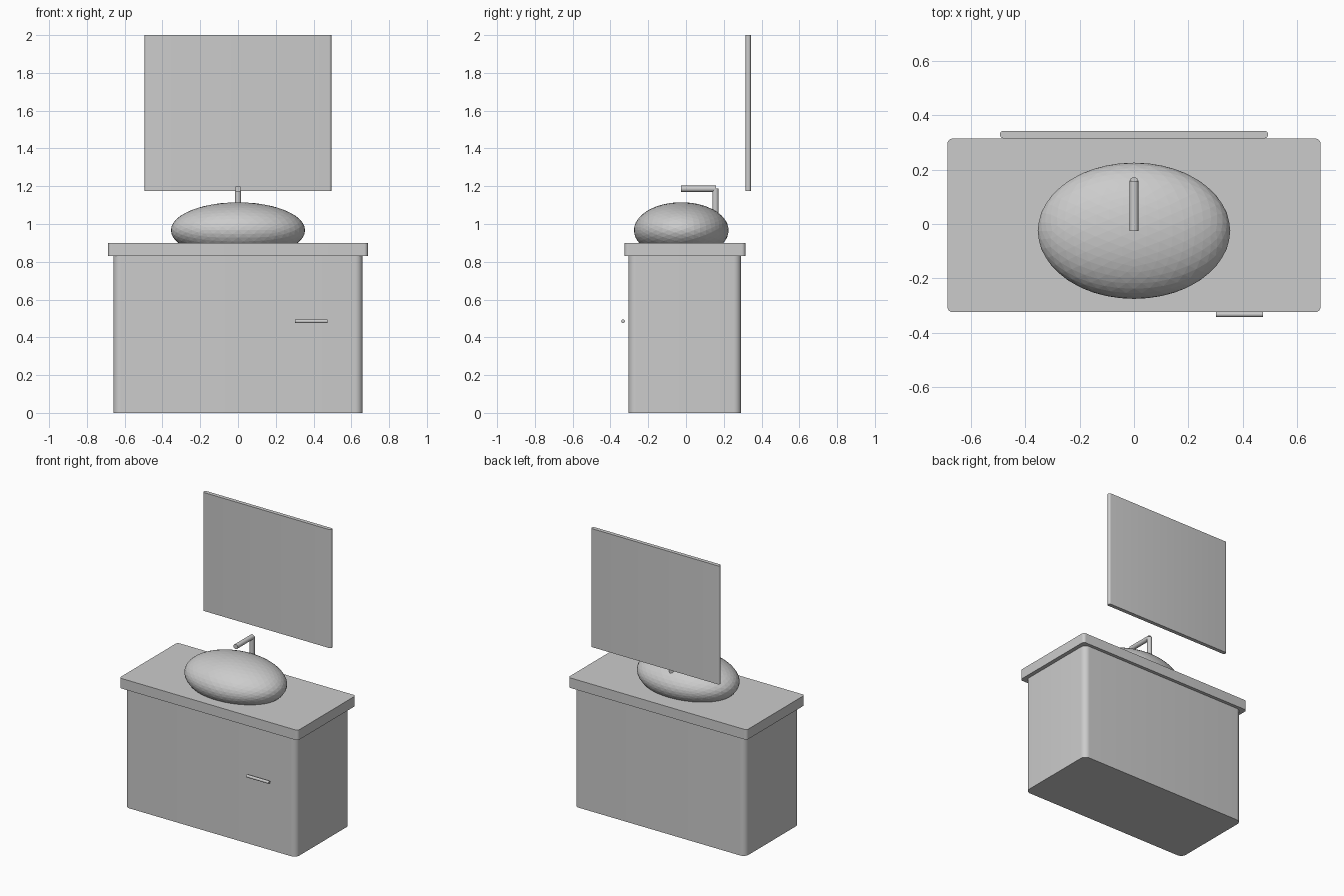
import bpy, bmesh, math
from mathutils import Matrix, Vector

if "Cube" in bpy.data.objects:
    bpy.data.objects.remove(bpy.data.objects["Cube"])


def finish(name, bm, smooth=True):
    mesh = bpy.data.meshes.new(name)
    bm.to_mesh(mesh)
    bm.free()
    ob = bpy.data.objects.new(name, mesh)
    bpy.context.collection.objects.link(ob)
    if smooth:
        bpy.ops.object.select_all(action='DESELECT')
        ob.select_set(True)
        bpy.context.view_layer.objects.active = ob
        bpy.ops.object.shade_smooth_by_angle(angle=math.radians(35))
    return ob


def slab(name, lo, hi, radius, segments=8):
    """Box from lo to hi with rounded upright edges."""
    lo, hi = Vector(lo), Vector(hi)
    bm = bmesh.new()
    bmesh.ops.create_cube(bm, size=1)
    bmesh.ops.scale(bm, vec=hi - lo, verts=bm.verts)
    bmesh.ops.translate(bm, vec=(lo + hi) / 2, verts=bm.verts)
    upright = [e for e in bm.edges
               if abs(e.verts[0].co.z - e.verts[1].co.z) > 1e-4]
    bmesh.ops.bevel(bm, geom=upright, offset=radius, offset_type='OFFSET',
                    segments=segments, profile=0.5, affect='EDGES')
    return finish(name, bm)


def rod(name, start, end, radius, sides=24):
    """Capped cylinder between two points."""
    start, end = Vector(start), Vector(end)
    axis = end - start
    bm = bmesh.new()
    turn = axis.to_track_quat('Z', 'Y').to_matrix().to_4x4()
    bmesh.ops.create_cone(bm, cap_ends=True, segments=sides, radius1=radius,
                          radius2=radius, depth=axis.length,
                          matrix=Matrix.Translation((start + end) / 2) @ turn)
    return finish(name, bm)


# Cabinet, overhanging countertop and wall mirror
slab("cabinet", (-0.66, -0.305, 0), (0.66, 0.292, 0.83), 0.04)
slab("countertop", (-0.688, -0.325, 0.83), (0.688, 0.315, 0.9), 0.02)
slab("mirror", (-0.494, 0.316, 1.175), (0.494, 0.343, 2.0), 0.012, 5)

# Faceted oval vessel basin, sunk into the countertop
bm = bmesh.new()
place = (Matrix.Translation((0, -0.025, 0.967))
         @ Matrix.Diagonal((0.355, 0.251, 0.148, 1))
         @ Matrix.Rotation(math.radians(90), 4, 'Z')
         @ Matrix.Rotation(math.radians(-31.717), 4, 'Y'))
bmesh.ops.create_icosphere(bm, subdivisions=4, radius=1, matrix=place)
finish("basin", bm, smooth=False)

# Tap
rod("tap_post", (0, 0.156, 0.9), (0, 0.156, 1.187), 0.0165)
rod("tap_spout", (0, 0.158, 1.186), (0, -0.026, 1.186), 0.0165)

# Door handle
rod("door_handle", (0.303, -0.333, 0.485), (0.475, -0.333, 0.485), 0.01, 16)
